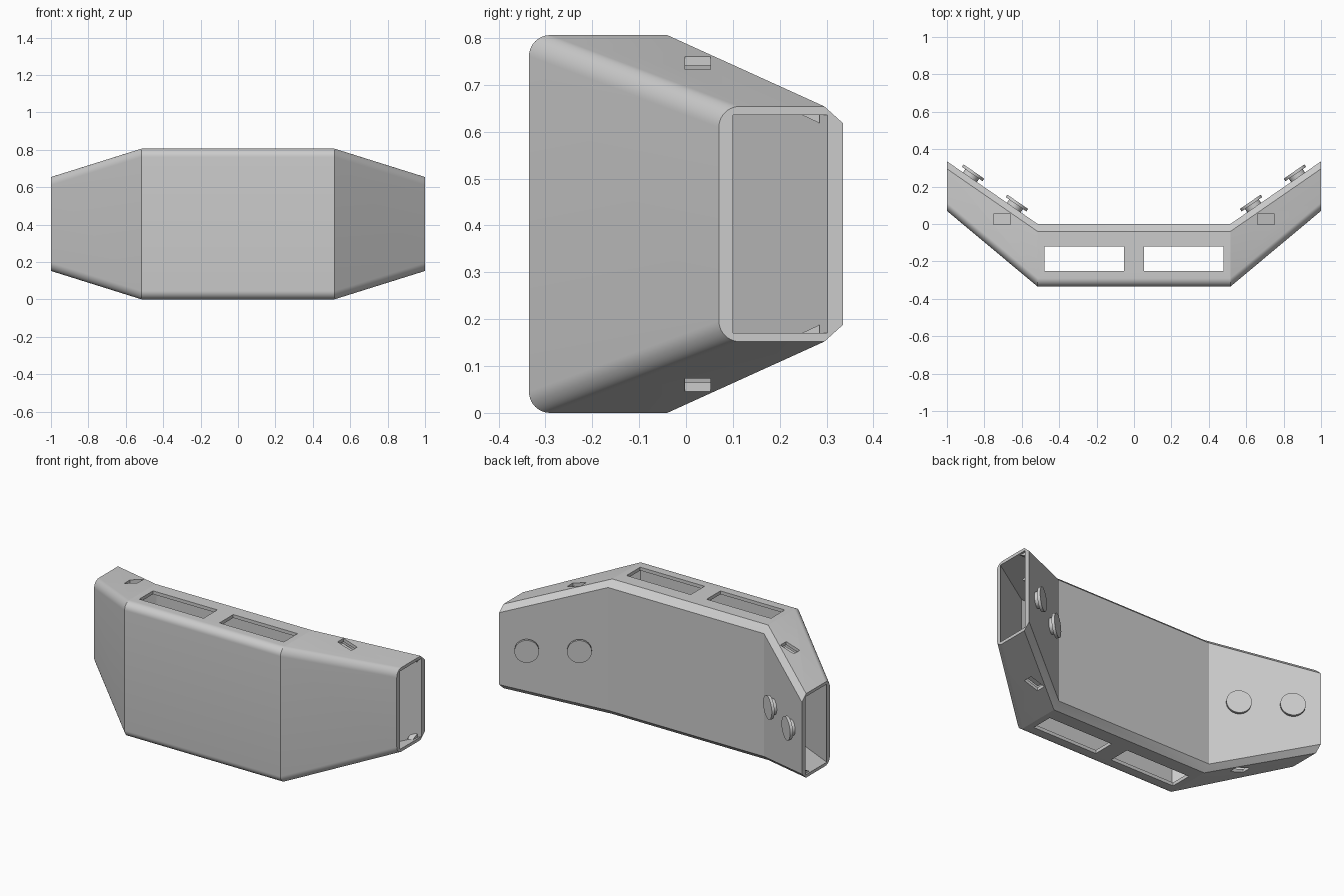
import bpy
import bmesh
import math
from mathutils import Matrix, Vector

cube = bpy.data.objects.get("Cube")
if cube:
    bpy.data.objects.remove(cube, do_unlink=True)

grey = bpy.data.materials.new("plain grey")
grey.use_nodes = True
grey.diffuse_color = (0.6, 0.6, 0.6, 1)
grey.node_tree.nodes["Principled BSDF"].inputs["Base Color"].default_value = (0.6, 0.6, 0.6, 1)

BEND = 0.515      # x where the wings start
MID_Z = 0.403     # half height


def finish(name, bm):
    bmesh.ops.recalc_face_normals(bm, faces=bm.faces)
    mesh = bpy.data.meshes.new(name)
    bm.to_mesh(mesh)
    bm.free()
    mesh.materials.append(grey)
    obj = bpy.data.objects.new(name, mesh)
    bpy.context.collection.objects.link(obj)
    return obj


def loft(name, sections):
    """Skin a row of (x, profile) sections and cap both ends."""
    bm = bmesh.new()
    rings = [[bm.verts.new((x, y, z)) for y, z in prof] for x, prof in sections]
    for a, b in zip(rings, rings[1:]):
        n = len(a)
        for i in range(n):
            j = (i + 1) % n
            bm.faces.new((a[i], a[j], b[j], b[i]))
    bm.faces.new(rings[0])
    bm.faces.new(rings[-1])
    return finish(name, bm)


def box(name, centre, size, tilt=0):
    bm = bmesh.new()
    m = (Matrix.Translation(centre) @ Matrix.Rotation(tilt, 4, 'Y')
         @ Matrix.Diagonal((*size, 1)))
    bmesh.ops.create_cube(bm, size=1, matrix=m)
    return finish(name, bm)


def outer_profile(front, back, half, r=0.045, c=0.04, steps=10):
    """Rounded at the front, chamfered at the back."""
    upper = [(back, half - c * 0.9), (back - c, half)]
    for i in range(steps + 1):
        a = math.radians(90 + 90 * i / steps)
        upper.append((front + r + r * math.cos(a), half - r + r * math.sin(a)))
    lower = [(y, -z) for y, z in reversed(upper)]
    return [(y, MID_Z + z) for y, z in upper + lower]


def rect_profile(front, back, half):
    return [(back, MID_Z + half), (front, MID_Z + half),
            (front, MID_Z - half), (back, MID_Z - half)]


def mirrored(end, mid):
    return [(-end[0], end[1]), (-BEND, mid), (BEND, mid), end]


# hollow shell
shell = loft("bent_shell", mirrored((1, outer_profile(0.07, 0.335, 0.251)),
                                    outer_profile(-0.335, 0, MID_Z)))

# cavity runs a little past both open ends
t = 1.1
def past(a, b):
    return a + (b - a) * t


cutters = [loft("cavity_cutter", mirrored(
    (BEND + (1 - BEND) * t,
     rect_profile(past(-0.305, 0.1), past(-0.035, 0.302), past(0.383, 0.233))),
    rect_profile(-0.305, -0.035, 0.383)))]

# large windows and small strap slots through top and bottom
for s in (-1, 1):
    cutters.append(box("window_cutter", (s * 0.265, -0.185, MID_Z), (0.425, 0.13, 2)))
    cutters.append(box("slot_cutter", (s * 0.705, 0.025, MID_Z), (0.09, 0.055, 2)))

for cutter in cutters:
    cutter.hide_render = True
    mod = shell.modifiers.new(cutter.name, 'BOOLEAN')
    mod.operation = 'DIFFERENCE'
    mod.solver = 'EXACT'
    mod.object = cutter
    bpy.context.view_layer.objects.active = shell
    bpy.ops.object.modifier_apply(modifier=mod.name)
for cutter in cutters:
    bpy.data.objects.remove(cutter, do_unlink=True)

# wing directions
along = Vector((1 - BEND, 0.335, 0)).normalized()
outward = Vector((-along.y, along.x, 0))
slope = math.atan2(0.15, 1 - BEND)
round_parts = [shell]


def disc(name, centre, normal, radius, depth):
    bm = bmesh.new()
    m = Matrix.Translation(centre) @ normal.to_track_quat('Z', 'Y').to_matrix().to_4x4()
    bmesh.ops.create_cone(bm, cap_ends=True, segments=40, radius1=radius,
                          radius2=radius, depth=depth, matrix=m)
    round_parts.append(finish(name, bm))


for s, side in ((1, "left"), (-1, "right")):
    flip = Vector((s, 1, 1))
    # mushroom buttons on the back of each wing
    for pos, label in ((0.155, "inner"), (0.44, "outer")):
        base = Vector((BEND, 0, MID_Z)) + along * pos
        n = outward * flip
        disc(f"{side}_{label}_button_stem", (base + outward * 0.008) * flip, n, 0.045, 0.03)
        disc(f"{side}_{label}_button_cap", (base + outward * 0.029) * flip, n, 0.067, 0.016)
    for v, level in ((1, "upper"), (-1, "lower")):
        # slot floor set under the wall
        box(f"{side}_{level}_slot_floor", (s * 0.7, 0.025, MID_Z + v * 0.3),
            (0.11, 0.075, 0.012), s * v * slope)
        # small wedge in the mouth corner
        wedge = [(0.24, MID_Z + v * 0.236), (0.285, MID_Z + v * 0.236),
                 (0.285, MID_Z + v * 0.215)]
        loft(f"{side}_{level}_mouth_wedge", [(s * 0.95, wedge), (s * 0.985, wedge)])

# smooth only the rounded edges
for obj in round_parts:
    bpy.ops.object.select_all(action='DESELECT')
    obj.select_set(True)
    bpy.context.view_layer.objects.active = obj
    bpy.ops.object.shade_smooth_by_angle(angle=math.radians(14))
